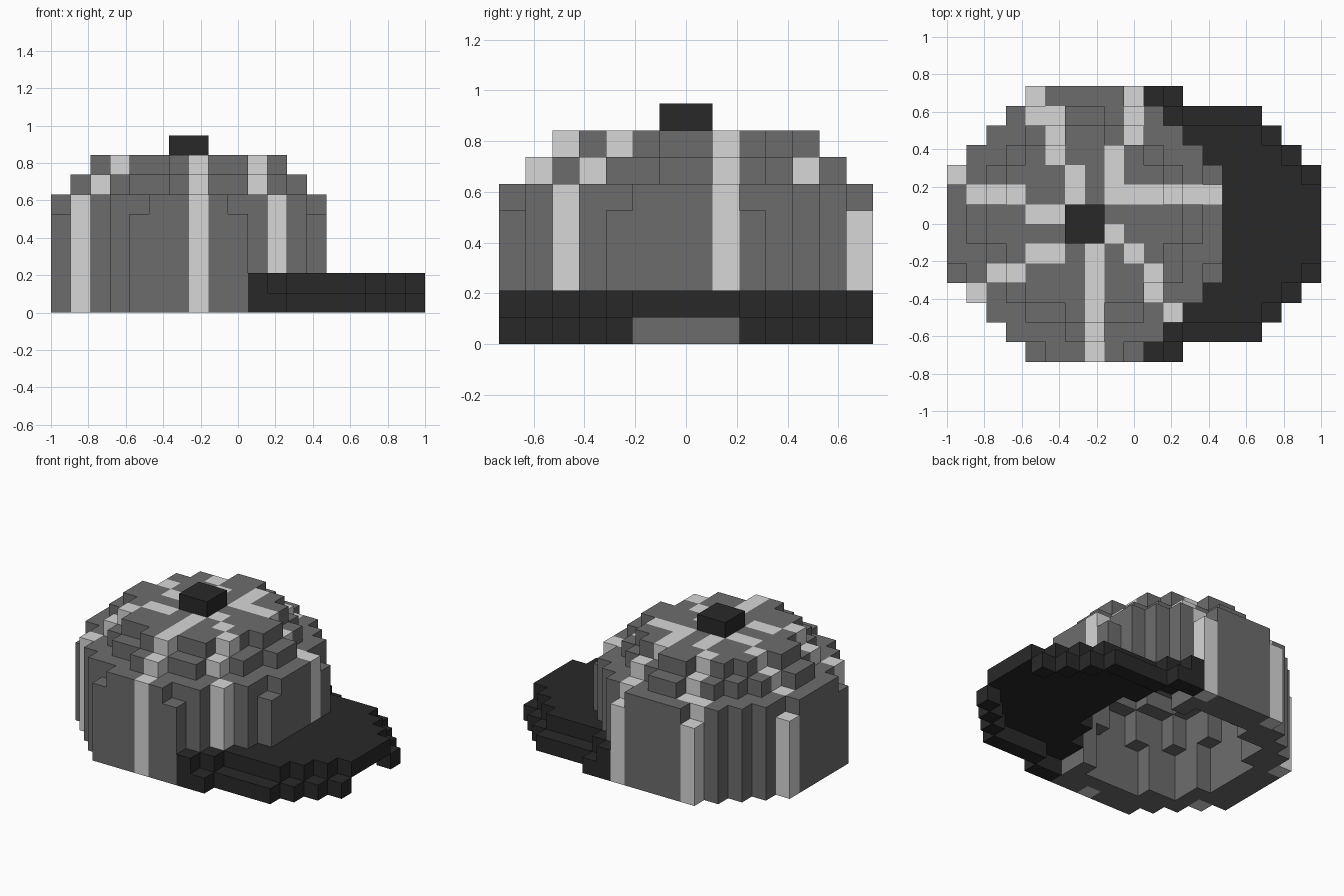
import bpy
import bmesh
from mathutils import Vector

if "Cube" in bpy.data.objects:
    bpy.data.objects.remove(bpy.data.objects["Cube"], do_unlink=True)

LONG, WIDE, TALL = 19, 14, 8      # block counts of the whole cap and its crown
UNIT = 2 / LONG
STEPS = [(axis, sign) for axis in range(3) for sign in (-1, 1)]


def make_material(name, value):
    mat = bpy.data.materials.new(name)
    mat.use_nodes = True
    colour = (value, value, value, 1)
    mat.diffuse_color = colour
    bsdf = mat.node_tree.nodes["Principled BSDF"]
    bsdf.inputs["Base Color"].default_value = colour
    bsdf.inputs["Roughness"].default_value = 0.9
    return mat


panel_grey = make_material("panel_grey", 0.152)
seam_light = make_material("seam_light_grey", 0.68)
trim_dark = make_material("trim_charcoal", 0.022)


def neighbour(cell, axis, sign):
    moved = list(cell)
    moved[axis] += sign
    return tuple(moved)


# Crown: stacked discs, as squared radius per layer, around a smaller hollow
OUTER_DISCS = [49, 49, 49, 49, 49, 45, 31, 21]
INNER_DISCS = [25, 25, 25, 21, 21, 13]


def in_discs(cell, discs):
    i, j, k = cell
    if k >= len(discs):
        return False
    middle = (WIDE - 1) / 2
    return (i - middle) ** 2 + (j - middle) ** 2 <= discs[max(k, 0)]


def in_dome(cell):
    return in_discs(cell, OUTER_DISCS)


def in_hollow(cell):
    return in_discs(cell, INNER_DISCS)


BRIM_START = 10
crown = {(i, j, k) for i in range(WIDE) for j in range(WIDE) for k in range(TALL)
         if in_dome((i, j, k)) and not in_hollow((i, j, k))
         and (i < BRIM_START or k > 1)}

# Brim: raised plate with a lowered outer rim on each side
rim_reach = [11, 15, 16, 17, 18, 18, 18]
plate_reach = [BRIM_START] + rim_reach[:-1]
brim = set()
for j in range(WIDE):
    row = min(j, WIDE - 1 - j)
    for i in range(BRIM_START, plate_reach[row] + 1):
        if not in_hollow((i, j, 1)):
            brim.add((i, j, 1))
    for i in range(plate_reach[row] + 1, rim_reach[row] + 1):
        brim.add((i, j, 0))
    if row == 0:
        brim.add((BRIM_START, j, 0))

# Button on top
button = {(i, j, TALL) for i in (6, 7) for j in (6, 7)}

# Seams: straight runs in plan, as first and last column, then first and last row
seam_runs = [
    (7, 7, 0, 5),                                               # front
    (8, 8, 6, 6), (9, 9, 5, 5), (10, 10, 3, 4), (11, 11, 2, 2),  # front left
    (8, 13, 8, 8),                                              # left
    (8, 8, 9, 10), (9, 9, 11, 13),                              # back left
    (6, 6, 8, 9), (5, 5, 10, 12), (4, 4, 12, 13),               # back
    (4, 5, 7, 7), (1, 3, 8, 8), (0, 0, 9, 9),                   # right
    (4, 5, 5, 5), (2, 3, 4, 4), (1, 1, 3, 3),                   # front right
]


def is_seam(cell):
    """Seams colour only the outer skin; the lining stays plain."""
    on_skin = not all(in_dome(neighbour(cell, *step)) for step in STEPS)
    return on_skin and any(a <= cell[0] <= b and c <= cell[1] <= d
                           for a, b, c, d in seam_runs)


everything = crown | brim | button


def build_blocks(name, cells, materials, pick=lambda cell: 0):
    """Make a mesh from the exposed sides of a set of blocks."""
    bm = bmesh.new()
    corners = {}

    def corner(p):
        key = tuple(round(c) for c in p)
        if key not in corners:
            x, y, z = key
            corners[key] = bm.verts.new(((x - LONG / 2) * UNIT,
                                         (y - WIDE / 2) * UNIT, z * UNIT))
        return corners[key]

    for cell in sorted(cells):
        centre = Vector(cell) + Vector((0.5, 0.5, 0.5))
        for axis, sign in STEPS:
            if neighbour(cell, axis, sign) in everything:
                continue
            out, u, v = Vector(), Vector(), Vector()
            out[axis] = sign / 2
            u[(axis + 1) % 3] = 0.5
            v[(axis + 2) % 3] = sign / 2
            quad = [centre + out + a * u + b * v
                    for a, b in ((-1, -1), (1, -1), (1, 1), (-1, 1))]
            face = bm.faces.new([corner(p) for p in quad])
            face.material_index = pick(cell)
    mesh = bpy.data.meshes.new(name)
    bm.to_mesh(mesh)
    bm.free()
    for mat in materials:
        mesh.materials.append(mat)
    obj = bpy.data.objects.new(name, mesh)
    bpy.context.collection.objects.link(obj)
    return obj


build_blocks("crown", crown, [panel_grey, seam_light], lambda c: int(is_seam(c)))
build_blocks("brim", brim, [trim_dark])
build_blocks("top_button", button, [trim_dark])
